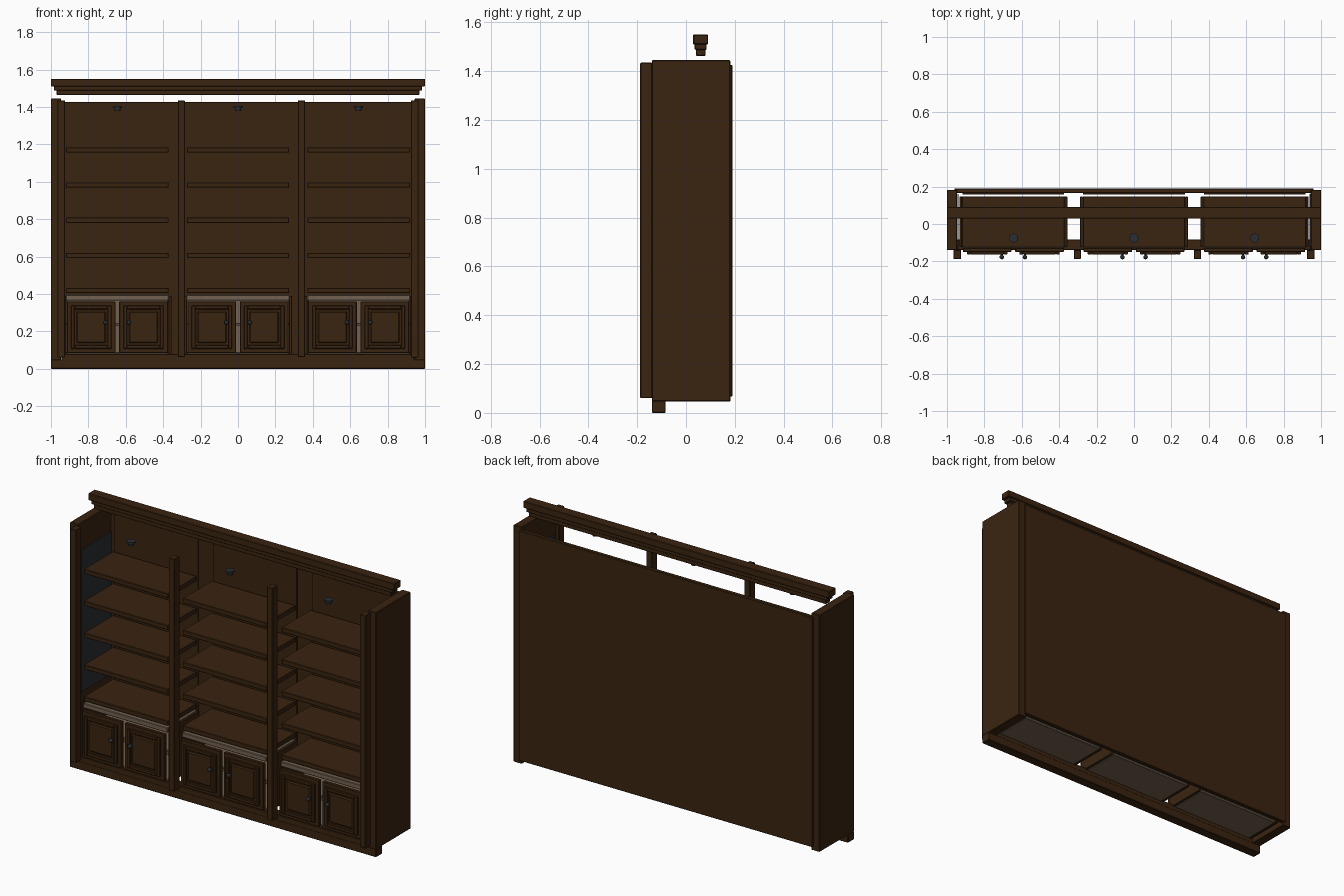
import bpy, math

if "Cube" in bpy.data.objects:
    bpy.data.objects.remove(bpy.data.objects["Cube"])


def material(name, rgb):
    m = bpy.data.materials.new(name)
    m.diffuse_color = (*rgb, 1)
    m.use_nodes = True
    m.node_tree.nodes["Principled BSDF"].inputs["Base Color"].default_value = m.diffuse_color
    return m


WOOD = material("dark_brown_wood", (0.042, 0.0175, 0.005))
LINING = material("beige_lining", (0.17, 0.122, 0.082))
METAL = material("dark_blue_grey", (0.022, 0.027, 0.033))


def box(name, x, y, z, mat=WOOD, bevel=0.003):
    """Box given as (min, max) pairs, with a small chamfer."""
    bpy.ops.mesh.primitive_cube_add(
        size=1, location=(sum(x) / 2, sum(y) / 2, sum(z) / 2))
    o = bpy.context.object
    o.name = name
    o.scale = (x[1] - x[0], y[1] - y[0], z[1] - z[0])
    bpy.ops.object.transform_apply(location=False, rotation=False, scale=True)
    o.data.materials.append(mat)
    if bevel:
        b = o.modifiers.new("chamfer", 'BEVEL')
        b.width = bevel
        b.segments = 1
    return o


def cylinder(name, loc, r, depth, along_y=False, mat=METAL):
    bpy.ops.mesh.primitive_cylinder_add(
        vertices=20, radius=r, depth=depth, location=loc,
        rotation=(math.pi / 2 if along_y else 0, 0, 0))
    o = bpy.context.object
    o.name = name
    o.data.materials.append(mat)
    bpy.ops.object.shade_smooth_by_angle()


# Outer sides, inner side plates and corner stiles
for s, side in ((-1, "left"), (1, "right")):
    def sx(a, b):
        return tuple(sorted((s * a, s * b)))
    box(side + "_side_panel", sx(0.945, 1.0), (-0.14, 0.182), (0.047, 1.445))
    box(side + "_inner_plate", sx(0.938, 0.944), (-0.12, 0.16), (0.45, 1.29), METAL, 0)
    box(side + "_corner_stile", sx(0.925, 0.965), (-0.188, -0.138), (0.06, 1.435))

# Back panel and plinth
box("back_panel", (-0.96, 0.96), (0.166, 0.19), (0.067, 1.426))
box("plinth", (-1, 1), (-0.14, -0.083), (0, 0.05))
box("plinth_rail", (-0.945, 0.945), (-0.14, -0.083), (0.045, 0.08))

# Stiles between the bays
for i, x in enumerate((-0.303, 0.339)):
    box(f"middle_stile_{i}", (x - 0.019, x + 0.019), (-0.188, -0.138), (0.062, 1.435))

# Crown moulding, stepped and set above the case
for i, (hx, hy, z0, z1) in enumerate(((0.97, 0.02, 1.463, 1.49),
                                      (0.985, 0.025, 1.488, 1.512),
                                      (1.0, 0.031, 1.51, 1.55))):
    box(f"crown_step_{i}", (-hx, hx), (0.06 - hy, 0.06 + hy), (z0, z1))


def door(name, cx, knob_x):
    """Cabinet door with a raised frame, a centre panel and a knob."""
    h, z0, z1 = 0.13, 0.085, 0.36
    box(name, (cx - h, cx + h), (-0.15, -0.128), (z0, z1))
    a, b = 0.022, 0.042
    y = (-0.163, -0.148)
    for s in (-1, 1):
        xs = tuple(sorted((cx + s * (h - a), cx + s * (h - b))))
        box(name + "_trim_upright", xs, y, (z0 + a, z1 - a))
    for zz in ((z0 + a, z0 + b), (z1 - b, z1 - a)):
        box(name + "_trim_rail", (cx - h + b, cx + h - b), y, zz)
    e = 0.052
    box(name + "_centre_panel", (cx - h + e, cx + h - e), (-0.16, -0.148),
        (z0 + e, z1 - e), bevel=0.006)
    cylinder(name + "_knob_stem", (knob_x, -0.168, 0.247), 0.006, 0.02, True)
    bpy.ops.mesh.primitive_uv_sphere_add(
        segments=16, ring_count=8, radius=0.012, location=(knob_x, -0.177, 0.247))
    o = bpy.context.object
    o.name = name + "_knob"
    o.data.materials.append(METAL)
    bpy.ops.object.shade_smooth_by_angle()


# Three bays: cabinet, doors, shelves, back lining and lamp
for i, c in enumerate((-0.645, 0.0, 0.645)):
    n = f"bay_{i}_"
    inner = (c - 0.272, c + 0.272)
    for s in (-1, 1):
        xs = tuple(sorted((c + s * 0.273, c + s * 0.289)))
        box(n + "cabinet_side", xs, (-0.122, 0.147), (0.07, 0.39))
        door(n + "door", c + s * 0.14, c + s * 0.062)
    box(n + "cabinet_bottom", inner, (-0.122, 0.145), (0.07, 0.085), LINING)
    box(n + "cabinet_back", inner, (0.135, 0.147), (0.085, 0.37), LINING)
    box(n + "cabinet_shelf", inner, (-0.1, 0.135), (0.232, 0.246), LINING)
    box(n + "cabinet_top", (c - 0.275, c + 0.275), (-0.13, 0.147), (0.365, 0.394), LINING)
    for k in range(5):
        z = 0.418 + 0.188 * k
        box(n + f"shelf_{k}", (c - 0.274, c + 0.274), (-0.125, 0.147), (z - 0.014, z + 0.014))
    box(n + "back_lining", inner, (0.158, 0.167), (0.08, 1.42), bevel=0)
    cylinder(n + "lamp_body", (c, -0.075, 1.399), 0.024, 0.012)
    cylinder(n + "lamp_lens", (c, -0.075, 1.387), 0.016, 0.016)
